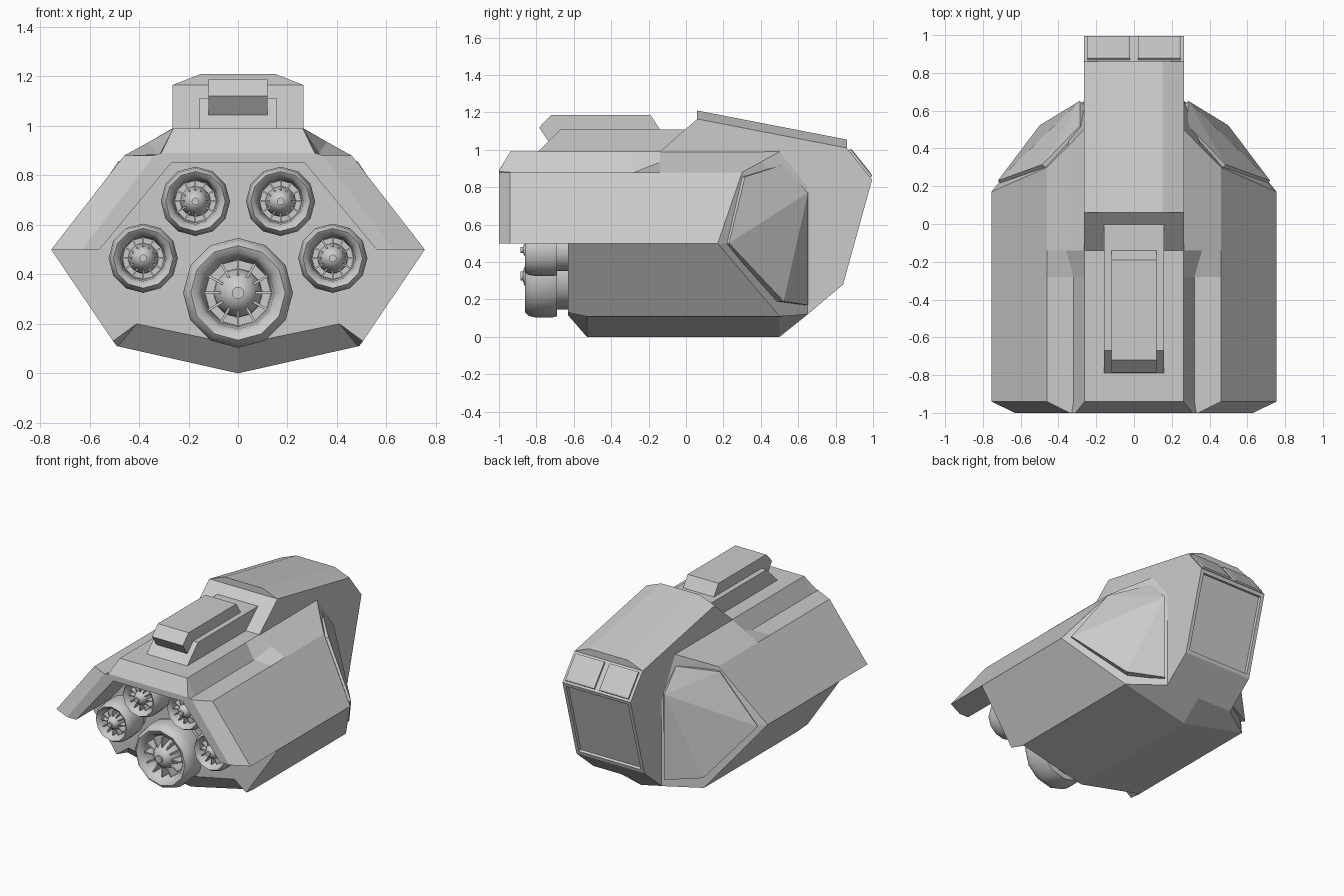
import bpy, bmesh, math
from mathutils import Vector, Matrix

if "Cube" in bpy.data.objects:
    bpy.data.objects.remove(bpy.data.objects["Cube"])


def finish(bm, name, smooth=None):
    bmesh.ops.remove_doubles(bm, verts=bm.verts, dist=0.0005)
    bmesh.ops.recalc_face_normals(bm, faces=bm.faces)
    me = bpy.data.meshes.new(name)
    bm.to_mesh(me)
    bm.free()
    ob = bpy.data.objects.new(name, me)
    bpy.context.collection.objects.link(ob)
    if smooth:
        bpy.ops.object.select_all(action='DESELECT')
        ob.select_set(True)
        bpy.context.view_layer.objects.active = ob
        bpy.ops.object.shade_smooth_by_angle(angle=math.radians(smooth))
    return ob


def at(y, *xz):
    """A half ring at one depth, listed from the outside to the middle."""
    return [(x, y, z) for x, z in xz]


def shell(name, half_rings):
    """Closed solid lofted through mirrored half rings."""
    bm = bmesh.new()
    rings = [[bm.verts.new(p) for p in h] +
             [bm.verts.new((-x, y, z)) for x, y, z in reversed(h)] for h in half_rings]
    for a, b in zip(rings, rings[1:]):
        for i in range(len(a) - 1):
            bm.faces.new((a[i], a[i + 1], b[i + 1], b[i]))
    bm.faces.new(rings[0])
    bm.faces.new(rings[-1])
    bm.faces.new([r[0] for r in rings] + [r[-1] for r in reversed(rings)])
    return finish(bm, name)


def convex(name, pts):
    bm = bmesh.new()
    for p in pts:
        bm.verts.new(p)
    bmesh.ops.convex_hull(bm, input=bm.verts)
    bmesh.ops.dissolve_limit(bm, angle_limit=0.01, verts=bm.verts, edges=bm.edges)
    return finish(bm, name)


def prism(name, w, yz, inset=None):
    """Side profile extruded across x; optionally recess the panel on one edge."""
    bm = bmesh.new()
    a, b = ([bm.verts.new((s * w, y, z)) for y, z in yz] for s in (-1, 1))
    bm.faces.new(a)
    bm.faces.new(b)
    n = len(yz)
    sides = [bm.faces.new((a[i], a[(i + 1) % n], b[(i + 1) % n], b[i])) for i in range(n)]
    bmesh.ops.recalc_face_normals(bm, faces=bm.faces)
    if inset is not None:
        bmesh.ops.inset_region(bm, faces=[sides[inset]], thickness=0.035)
        bmesh.ops.inset_region(bm, faces=[sides[inset]], thickness=0.004, depth=-0.018)
    return finish(bm, name)


# Upper hull: hollow hood, bevelled lip, roof grooves, angled front corners
inner = [(.56, .5), (.27, .85), (.26, .85), (.25, .85)]
outer = [(.755, .5), (.46, .88), (.32, .88), (.262, .99)]
shell("upper_hull", [
    at(-.63, *inner),
    at(-1, *inner),
    at(-1, (.63, .5), (.34, .88), (.33, .885), (.31, .89)),
    at(-.94, *outer),
    at(-.28, *outer),
    at(-.14, (.755, .5), (.46, .88), (.36, .935), (.262, .99)),
    [(.755, .17, .5), (.46, .30, .88), (.36, .40, .935), (.265, .5, .99)],
    at(.65, (.265, .5), (.265, .6), (.265, .72), (.265, .8))])

# Lower hull with shallow V keel
shell("lower_hull", [
    at(-.63, (.755, .5), (.505, .13), (.41, .2), (0, .115)),
    at(-.53, (.755, .5), (.49, .11), (.485, .109), (0, 0)),
    [(.755, .17, .5), (.49, .5, .11), (.485, .5, .109), (0, .5, 0)],
    at(.65, (.265, .5), (.265, .12), (.26, .12), (0, .12))])

# Cabin with recessed nose panel, and its roof
prism("cabin", .265, [(-.14, .99), (.06, 1.165), (.86, 1.01), (.995, .84), (.84, .28),
                      (.65, .12), (.5, .2), (.5, .5), (-.1, .9)], inset=3)
convex("cabin_roof", [(s * x, y, z + d) for s in (-1, 1) for x, d in ((.265, 0), (.15, .045))
                      for y, z in ((.06, 1.165), (.86, 1.01))])

# Twin nose windows, raised with bevelled rims
top, low = Vector((0, .86, 1.01)), Vector((0, .995, .84))
normal = Vector((0, .17, .135)).normalized()
for s, side in ((-1, "left"), (1, "right")):
    pts = []
    for d, m in ((-.01, 0), (.012, .0), (.016, .012)):
        for t in (.07 + m * 4, .93 - m * 4):
            for x in (.02 + m, .245 - m):
                pts.append(top.lerp(low, t) + normal * d + Vector((s * x, 0, 0)))
    convex(side + "_nose_window", pts)

# Large side panes on the angled corners
pane = [(.72, .23, .5), (.485, .315, .855), (.287, .52, .92),
        (.287, .652, .77), (.287, .652, .17), (.5, .522, .19)]
for s, side in ((-1, "left"), (1, "right")):
    convex(side + "_side_pane", [(s * (x - d), y - d, z) for x, y, z in pane for d in (0, .035)])

# Roof equipment box
prism("roof_box_base", .158, [(-.79, .98), (-.79, .99), (-.67, 1.11), (.02, 1.11), (.02, .98)])
prism("roof_box_top", .12, [(-.785, 1.12), (-.72, 1.187), (-.19, 1.187), (-.14, 1.11),
                            (-.14, 1.05), (-.735, 1.045)])

# Engines: revolved nacelle and hub, with radial blades
nacelle = [(.8, -.62), (.8, -.69), (.97, -.69), (1, -.72), (1, -.80), (.96, -.84), (.86, -.862),
           (.74, -.85), (.66, -.82), (.62, -.76), (.6, -.70), (0, -.70)]
hub = [(.45, -.70), (.44, -.77), (.36, -.83), (.22, -.865), (.11, -.872), (.11, -.885), (0, -.885)]


def engine(name, cx, cz, radius):
    bm = bmesh.new()
    for prof in (nacelle, hub):
        vs = [bm.verts.new((r * radius, y, 0)) for r, y in prof]
        es = [bm.edges.new(p) for p in zip(vs, vs[1:])]
        bmesh.ops.spin(bm, geom=vs + es, cent=(0, 0, 0), axis=(0, 1, 0),
                       angle=math.tau, steps=12, use_merge=True)
    for i in range(12):
        m = (Matrix.Rotation(math.tau * i / 12, 4, 'Y') @ Matrix.Translation((radius * .47, -.80, 0))
             @ Matrix.Diagonal((radius * .3, .09, radius * .045, 1)))
        bmesh.ops.create_cube(bm, size=1, matrix=m)
    bmesh.ops.translate(bm, verts=bm.verts, vec=(cx, 0, cz))
    finish(bm, name, 50)


engine("main_engine", 0, .325, .222)
for s, side in ((-1, "left"), (1, "right")):
    engine(side + "_upper_engine", s * .172, .695, .14)
    engine(side + "_outer_engine", s * .383, .465, .14)
